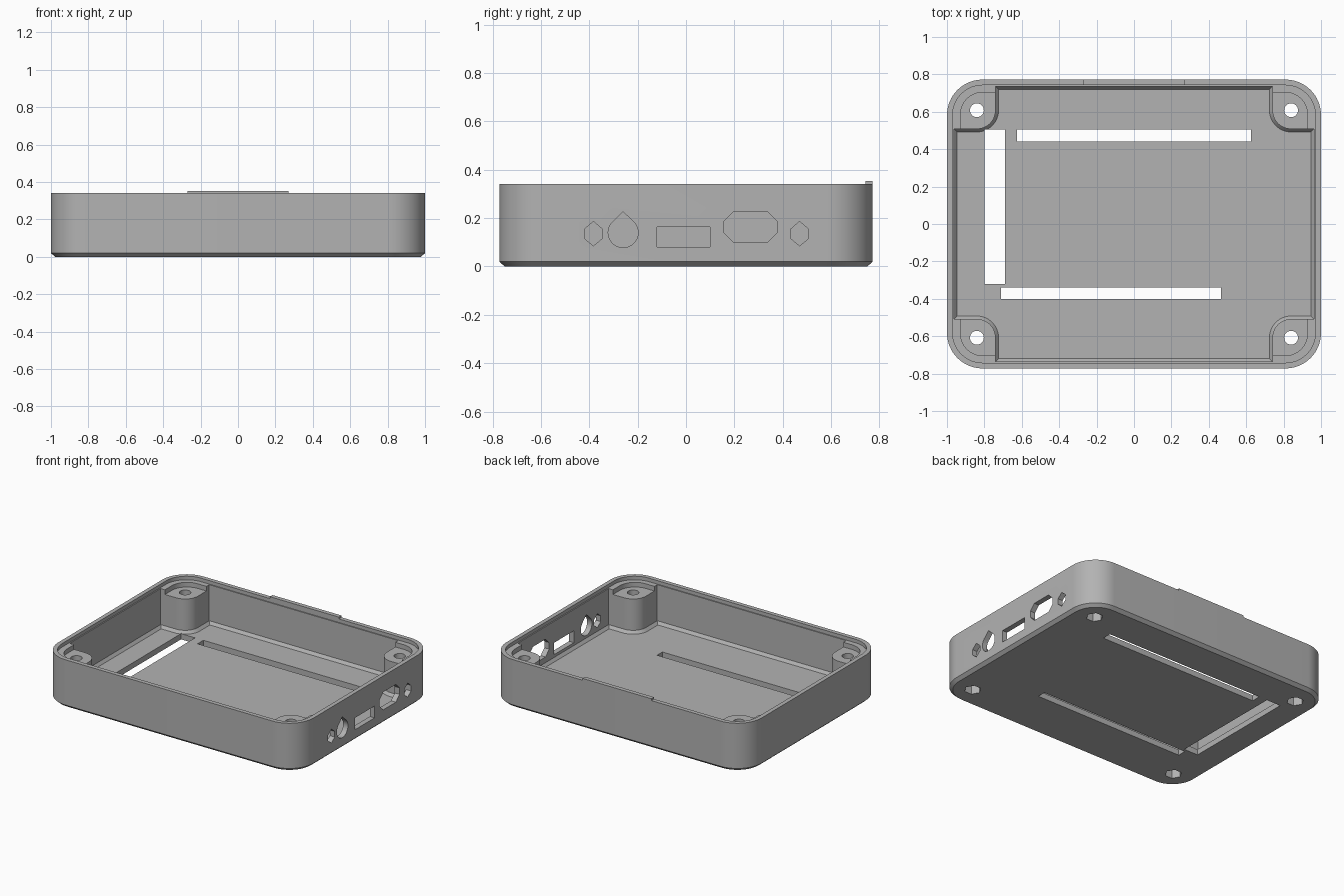
import bpy, bmesh
from math import sin, cos, pi, radians

if "Cube" in bpy.data.objects:
    bpy.data.objects.remove(bpy.data.objects["Cube"], do_unlink=True)

grey = bpy.data.materials.new("plain_grey")
grey.use_nodes = True
COLOUR = (0.45, 0.45, 0.45, 1)
grey.diffuse_color = COLOUR
grey.node_tree.nodes["Principled BSDF"].inputs["Base Color"].default_value = COLOUR

HX, HY, TOP = 1.0, 0.772, 0.34
POST_X, POST_Y, POST_R = 0.84, 0.608, 0.1


def loft(name, loops):
    """Closed solid through matching loops of 3D points."""
    bm = bmesh.new()
    rings = [[bm.verts.new(p) for p in loop] for loop in loops]
    n = len(rings[0])
    for a, b in zip(rings, rings[1:]):
        for i in range(n):
            j = (i + 1) % n
            bm.faces.new((a[i], a[j], b[j], b[i]))
    bm.faces.new(rings[0][::-1])
    bm.faces.new(rings[-1])
    bmesh.ops.recalc_face_normals(bm, faces=bm.faces[:])
    mesh = bpy.data.meshes.new(name)
    bm.to_mesh(mesh)
    bm.free()
    obj = bpy.data.objects.new(name, mesh)
    bpy.context.collection.objects.link(obj)
    mesh.materials.append(grey)
    return obj


def at_z(points, z):
    return [(x, y, z) for x, y in points]


def arc(cx, cy, r, start, end, steps):
    angles = [radians(start + (end - start) * i / steps) for i in range(steps + 1)]
    return [(cx + r * cos(a), cy + r * sin(a)) for a in angles]


def four_corners(corner):
    """Mirror the outline of the +x +y corner round all four corners."""
    flip = corner[::-1]
    return (corner + [(-x, y) for x, y in flip]
            + [(-x, -y) for x, y in corner] + [(x, -y) for x, y in flip])


def rounded(hx, hy, r):
    return four_corners(arc(hx - r, hy - r, r, 0, 90, 16))


def cavity(inset):
    """Inner plan with the screw posts left standing in the corners."""
    hx, hy, r = 0.962 - inset, 0.735 - inset, POST_R + inset
    return four_corners([(hx, POST_Y - r)] + arc(POST_X, POST_Y, r, 270, 180, 14)
                        + [(POST_X - r, hy)])


def prism(name, points, z0, z1):
    return loft(name, [at_z(points, z0), at_z(points, z1)])


def box(name, x0, x1, y0, y1, z0, z1):
    return prism(name, [(x0, y0), (x1, y0), (x1, y1), (x0, y1)], z0, z1)


def side_cut(name, points):
    """Cutter through the +x wall from a (y, z) outline."""
    return loft(name, [[(x, y, z) for y, z in points] for x in (0.9, 1.1)])


def cut(target, cutter):
    cutter.hide_render = True
    mod = target.modifiers.new("cut", "BOOLEAN")
    mod.operation, mod.solver, mod.object = "DIFFERENCE", "EXACT", cutter
    bpy.context.view_layer.objects.active = target
    bpy.ops.object.modifier_apply(modifier=mod.name)
    bpy.data.objects.remove(cutter, do_unlink=True)


# Tray body with a chamfered underside edge
tray = loft("case_tray", [at_z(rounded(HX - 0.022, HY - 0.022, 0.168), 0),
                          at_z(rounded(HX, HY, 0.19), 0.02),
                          at_z(rounded(HX, HY, 0.19), TOP)])

# Cavity with a small chamfer where walls meet the floor
cut(tray, loft("cavity_cutter", [at_z(cavity(0.016), 0.04), at_z(cavity(0), 0.06),
                                 at_z(cavity(0), 0.5)]))
# Lid rebate and the lowered post tops
cut(tray, prism("lip_cutter", rounded(0.97, 0.742, 0.16), 0.315, 0.5))
cut(tray, prism("post_top_cutter", rounded(0.928, 0.704, 0.12), 0.282, 0.5))

# Screw holes with hexagonal nut pockets underneath
for sx in (-1, 1):
    for sy in (-1, 1):
        x, y = sx * POST_X, sy * POST_Y
        cut(tray, prism("screw_cutter", arc(x, y, 0.037, 0, 345, 23), -0.1, 0.5))
        cut(tray, prism("nut_cutter", arc(x, y, 0.055, 0, 300, 5), -0.1, 0.07))

# Floor slots
for x0, x1, y0, y1 in ((-0.80, -0.69, -0.32, 0.505),
                       (-0.625, 0.625, 0.44, 0.505),
                       (-0.71, 0.465, -0.40, -0.34)):
    cut(tray, box("slot_cutter", x0, x1, y0, y1, -0.1, 0.2))

# Connector openings in the +x wall
for y in (-0.383, 0.47):
    cut(tray, side_cut("small_screw_cutter", [
        (y, 0.085), (y + 0.036, 0.115), (y + 0.036, 0.155),
        (y, 0.186), (y - 0.036, 0.155), (y - 0.036, 0.115)]))
cut(tray, side_cut("teardrop_cutter",
                   arc(-0.26, 0.14, 0.062, 135, 405, 24) + [(-0.26, 0.226)]))
cut(tray, side_cut("port_cutter", [(-0.12, 0.08), (0.1, 0.08), (0.1, 0.164), (-0.12, 0.164)]))
cut(tray, side_cut("wide_port_cutter", [
    (0.197, 0.1), (0.338, 0.1), (0.378, 0.14), (0.378, 0.186),
    (0.338, 0.226), (0.197, 0.226), (0.157, 0.186), (0.157, 0.14)]))

# Raised tab on the back rim
tab = box("back_rim_tab", -0.27, 0.27, 0.742, HY, TOP, 0.353)

# Smooth the curved walls, keep the edges crisp
bpy.ops.object.select_all(action="DESELECT")
tray.select_set(True)
bpy.context.view_layer.objects.active = tray
bpy.ops.object.shade_smooth_by_angle(angle=radians(30))
